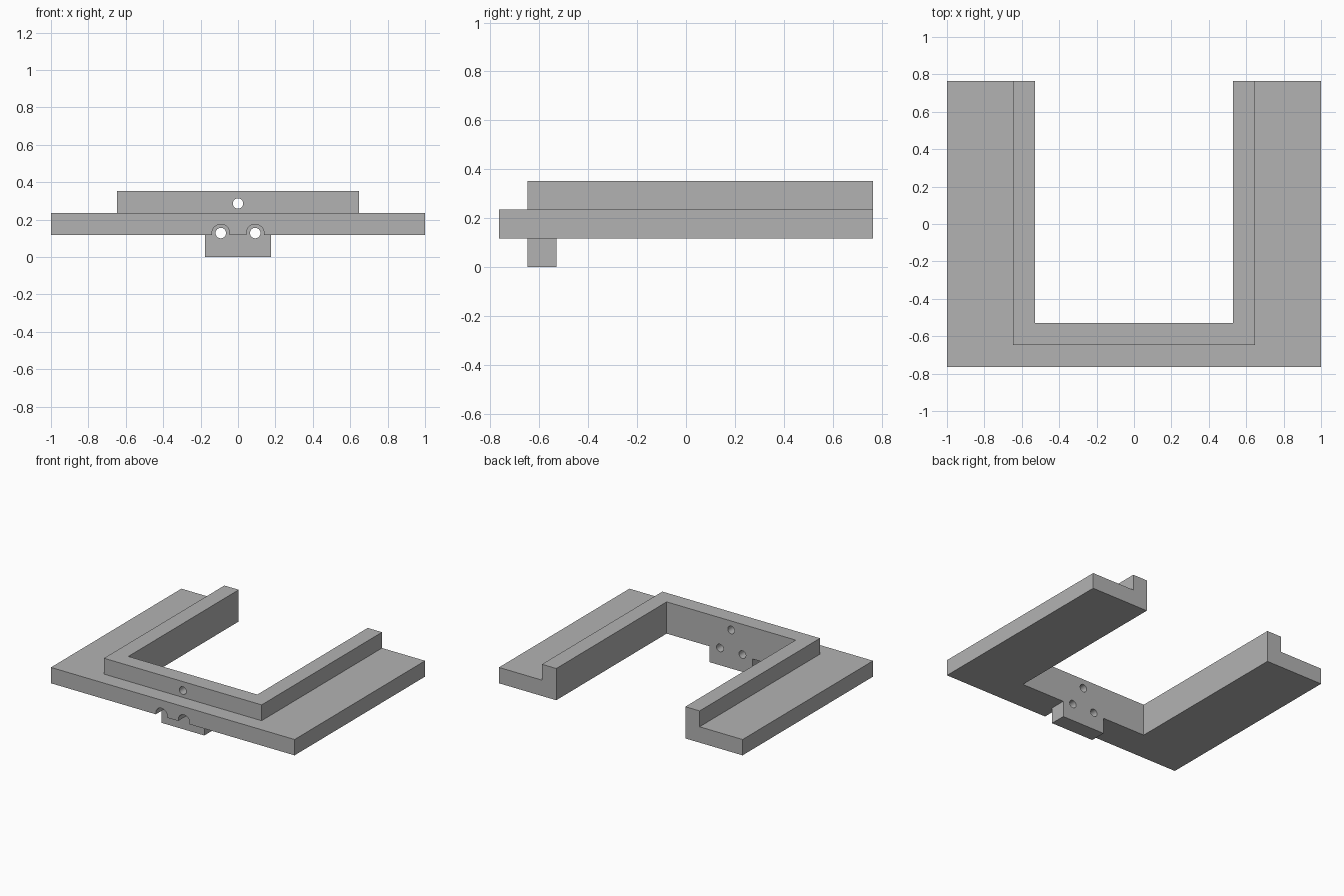
import bpy, bmesh, math
from mathutils import Matrix, Vector

cube = bpy.data.objects.get("Cube")
if cube:
    bpy.data.objects.remove(cube)

U = 1 / 17                      # design module
HALF_Y = 13 * U
PLATE_Z, RIDGE_Z, TOP_Z = 2 * U, 4 * U, 6 * U
INNER, OUTER = 9 * U, 11 * U    # half widths of opening and ridge

grey = bpy.data.materials.new("grey")
grey.use_nodes = True
colour = (0.45, 0.45, 0.45, 1)
grey.diffuse_color = colour
grey.node_tree.nodes["Principled BSDF"].inputs["Base Color"].default_value = colour


def make_object(name, bm):
    bmesh.ops.recalc_face_normals(bm, faces=bm.faces)
    mesh = bpy.data.meshes.new(name)
    bm.to_mesh(mesh)
    bm.free()
    mesh.materials.append(grey)
    obj = bpy.data.objects.new(name, mesh)
    bpy.context.collection.objects.link(obj)
    return obj


def prism(name, outline, start, depth):
    """Extrude a flat outline along a depth vector."""
    bm = bmesh.new()
    face = bm.faces.new([bm.verts.new(Vector(p) + Vector(start)) for p in outline])
    solid = bmesh.ops.extrude_face_region(bm, geom=[face], use_keep_orig=True)
    verts = [v for v in solid["geom"] if isinstance(v, bmesh.types.BMVert)]
    bmesh.ops.translate(bm, verts=verts, vec=depth)
    return make_object(name, bm)


def u_frame(name, half_width, front, z0, z1):
    right = [(half_width, front, 0), (half_width, HALF_Y, 0),
             (INNER, HALF_Y, 0), (INNER, -INNER, 0)]
    left = [(-x, y, z) for x, y, z in reversed(right)]
    return prism(name, right + left, (0, 0, z0), (0, 0, z1 - z0))


def bore(name, x, z, radius, y0, y1):
    bm = bmesh.new()
    turn = Matrix.Translation((x, (y0 + y1) / 2, z)) @ Matrix.Rotation(math.pi / 2, 4, "X")
    bmesh.ops.create_cone(bm, cap_ends=True, segments=48, radius1=radius,
                          radius2=radius, depth=y1 - y0, matrix=turn)
    return make_object(name, bm)


def combine(target, tool, operation):
    """Apply a boolean and remove the tool."""
    mod = target.modifiers.new(operation, "BOOLEAN")
    mod.operation, mod.solver, mod.object = operation, "EXACT", tool
    bpy.context.view_layer.update()
    graph = bpy.context.evaluated_depsgraph_get()
    result = bpy.data.meshes.new_from_object(target.evaluated_get(graph))
    target.modifiers.clear()
    target.data = result
    bpy.data.objects.remove(tool)


# U-shaped plate with a raised inner ridge
bracket = u_frame("bracket", 1, -HALF_Y, PLATE_Z, RIDGE_Z)
combine(bracket, u_frame("ridge", OUTER, -OUTER, RIDGE_Z, TOP_Z), "UNION")

# Mounting block under the front bar
w = 3 * U
block = prism("mounting_block", [(-w, -OUTER, 0), (w, -OUTER, 0), (w, -INNER, 0), (-w, -INNER, 0)],
              (0, 0, 0), (0, 0, PLATE_Z))
combine(bracket, block, "UNION")

# Arched screw-head channels ahead of the block, then the screw holes
HOLE_X, HOLE_Z, R = 0.092, 0.128, 0.047
for x in (-HOLE_X, HOLE_X):
    arc = [(x + R * math.cos(math.pi * i / 24), 0, HOLE_Z + R * math.sin(math.pi * i / 24))
           for i in range(25)]
    arch = arc + [(x - R, 0, 0.05), (x + R, 0, 0.05)]
    combine(bracket, prism("channel", arch, (0, -0.85, 0), (0, 0.85 - OUTER, 0)), "DIFFERENCE")
for x, z in ((-HOLE_X, HOLE_Z), (HOLE_X, HOLE_Z), (0, 0.286)):
    combine(bracket, bore("hole", x, z, 0.028, -0.85, -0.45), "DIFFERENCE")

# Tidy leftover seams on flat faces
bm = bmesh.new()
bm.from_mesh(bracket.data)
bmesh.ops.remove_doubles(bm, verts=bm.verts, dist=0.0001)
bmesh.ops.dissolve_limit(bm, angle_limit=0.01, verts=bm.verts, edges=bm.edges)
bm.to_mesh(bracket.data)
bm.free()

bpy.context.view_layer.objects.active = bracket
bracket.select_set(True)
bpy.ops.object.shade_smooth_by_angle(angle=math.radians(30))
